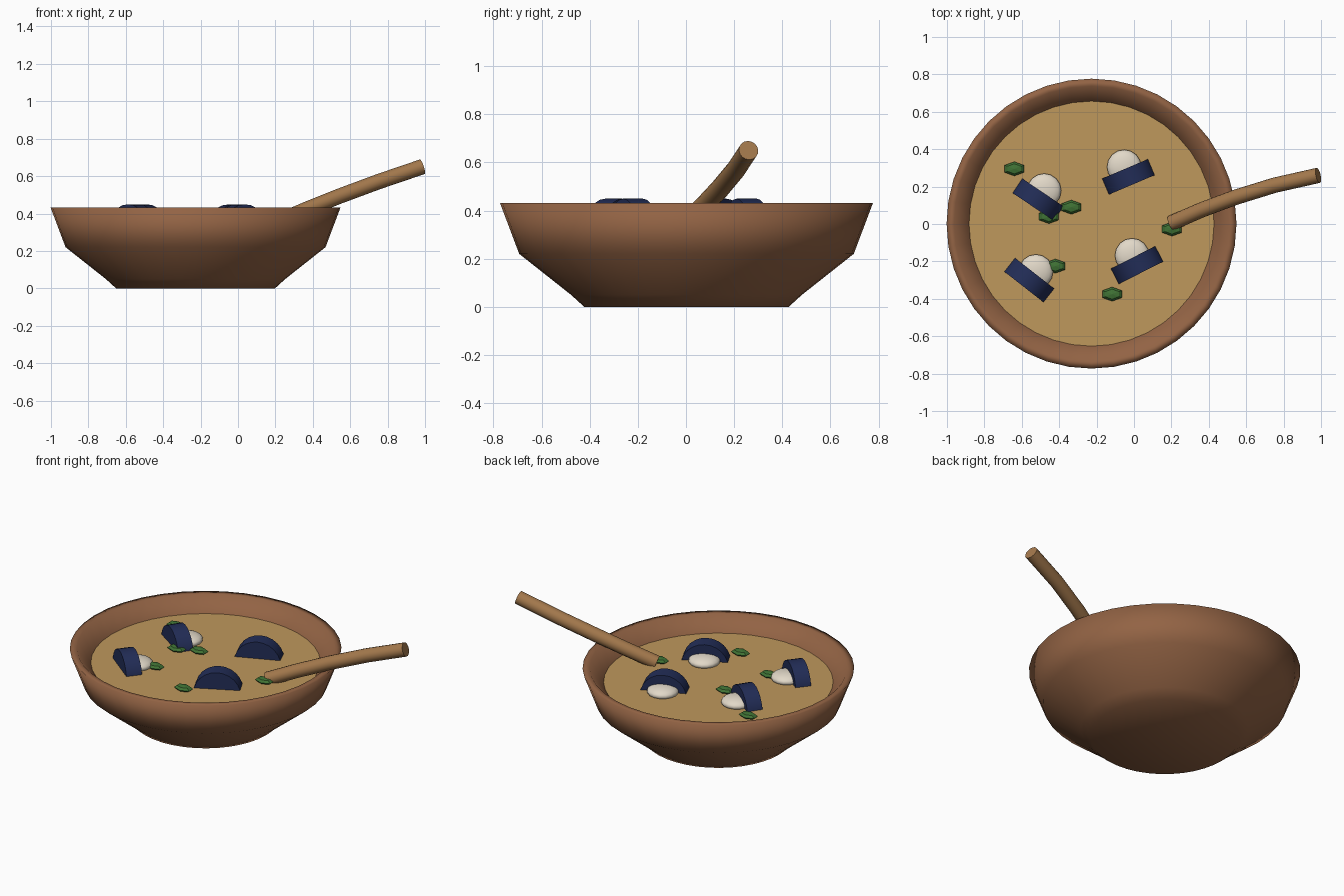
import bpy, bmesh, math
from mathutils import Matrix, Vector

cube = bpy.data.objects.get("Cube")
if cube:
    bpy.data.objects.remove(cube, do_unlink=True)

CENTRE = Vector((-0.227, 0.002, 0))
SOUP_Z = 0.345


def material(name, rgb):
    m = bpy.data.materials.new(name)
    m.use_nodes = True
    colour = (*rgb, 1)
    m.diffuse_color = colour
    m.node_tree.nodes["Principled BSDF"].inputs["Base Color"].default_value = colour
    return m


clay = material("brown clay", (0.29, 0.125, 0.058))
broth = material("golden broth", (0.52, 0.315, 0.108))
navy = material("navy shell", (0.016, 0.026, 0.095))
cream = material("cream flesh", (0.76, 0.69, 0.58))
green = material("herb green", (0.05, 0.17, 0.035))
wood = material("light wood", (0.37, 0.19, 0.073))


def finish(name, bm, mat, smooth_angle=None):
    bmesh.ops.recalc_face_normals(bm, faces=bm.faces)
    mesh = bpy.data.meshes.new(name)
    bm.to_mesh(mesh)
    bm.free()
    mesh.materials.append(mat)
    if smooth_angle:
        mesh.shade_smooth()
        mesh.set_sharp_from_angle(angle=math.radians(smooth_angle))
    ob = bpy.data.objects.new(name, mesh)
    bpy.context.collection.objects.link(ob)
    return ob


def lathe(name, profile, mat, smooth_angle):
    bm = bmesh.new()
    verts = [bm.verts.new(CENTRE + Vector((r, 0, z))) for r, z in profile]
    edges = [bm.edges.new(pair) for pair in zip(verts, verts[1:])]
    bmesh.ops.spin(bm, geom=verts + edges, cent=CENTRE, axis=(0, 0, 1),
                   angle=math.tau, steps=40, use_merge=True)
    bmesh.ops.remove_doubles(bm, verts=bm.verts, dist=0.0005)
    return finish(name, bm, mat, smooth_angle)


def ellipsoid(name, centre, radii, mat, segments, rings, smooth_angle=None):
    bm = bmesh.new()
    bmesh.ops.create_uvsphere(bm, u_segments=segments, v_segments=rings, radius=1)
    bm.transform(Matrix.Translation(centre) @ Matrix.Diagonal((*radii, 1)))
    return finish(name, bm, mat, smooth_angle)


# Bowl, with an inner wall, and the soup disc
lathe("bowl", [(0, 0), (0.425, 0), (0.48, 0.05), (0.695, 0.22), (0.775, 0.432),
               (0.735, 0.432), (0.655, SOUP_Z), (0.6, 0.24), (0.4, 0.08), (0, 0.05)],
      clay, 120)
lathe("soup", [(0, SOUP_Z), (0.657, SOUP_Z)], broth, 30)

# Upright half-sunk shells, each with flesh on its back face
shells = [(-0.03, 0.252, 23), (-0.513, 0.13, -34), (-0.56, -0.3, -38), (0.016, -0.22, 27)]
for i, (x, y, turn) in enumerate(shells, 1):
    spin = Matrix.Rotation(math.radians(turn), 4, "Z")
    place = Matrix.Translation((x, y, 0.312))
    bm = bmesh.new()
    bmesh.ops.create_cone(bm, cap_ends=True, segments=24, radius1=0.137,
                          radius2=0.137, depth=0.093)
    bm.transform(place @ spin @ Matrix.Rotation(math.pi / 2, 4, "X"))
    finish(f"shell_{i}", bm, navy, 30)
    back = spin @ Vector((0, 0.058, 0))
    ellipsoid(f"flesh_{i}", (x + back.x, y + back.y, SOUP_Z + 0.012),
              (0.092, 0.092, 0.036), cream, 16, 10, 60)

# Floating herb leaves
herbs = [(-0.64, 0.295), (-0.335, 0.09), (-0.455, 0.04),
         (-0.42, -0.225), (-0.117, -0.375), (0.203, -0.027)]
for i, (x, y) in enumerate(herbs, 1):
    ellipsoid(f"herb_{i}", (x, y, SOUP_Z + 0.01), (0.06, 0.038, 0.019), green, 6, 4)

# Curved spoon handle: a ring swept along a path
path = [Vector(p) for p in ((0.2, 0.005, 0.352), (0.36, 0.075, 0.42), (0.54, 0.142, 0.492),
                            (0.75, 0.207, 0.57), (0.985, 0.26, 0.65))]
SIDES = 16
bm = bmesh.new()
rings = []
for i, p in enumerate(path):
    along = path[min(i + 1, len(path) - 1)] - path[max(i - 1, 0)]
    side = along.cross(Vector((0, 0, 1))).normalized()
    up = side.cross(along).normalized()
    angles = [math.tau * k / SIDES for k in range(SIDES)]
    rings.append([bm.verts.new(p + 0.041 * (side * math.cos(a) + up * math.sin(a)))
                  for a in angles])
for a, b in zip(rings, rings[1:]):
    for k in range(SIDES):
        n = (k + 1) % SIDES
        bm.faces.new((a[k], a[n], b[n], b[k]))
bm.faces.new(rings[0])
bm.faces.new(rings[-1])
finish("spoon_handle", bm, wood, 40)
